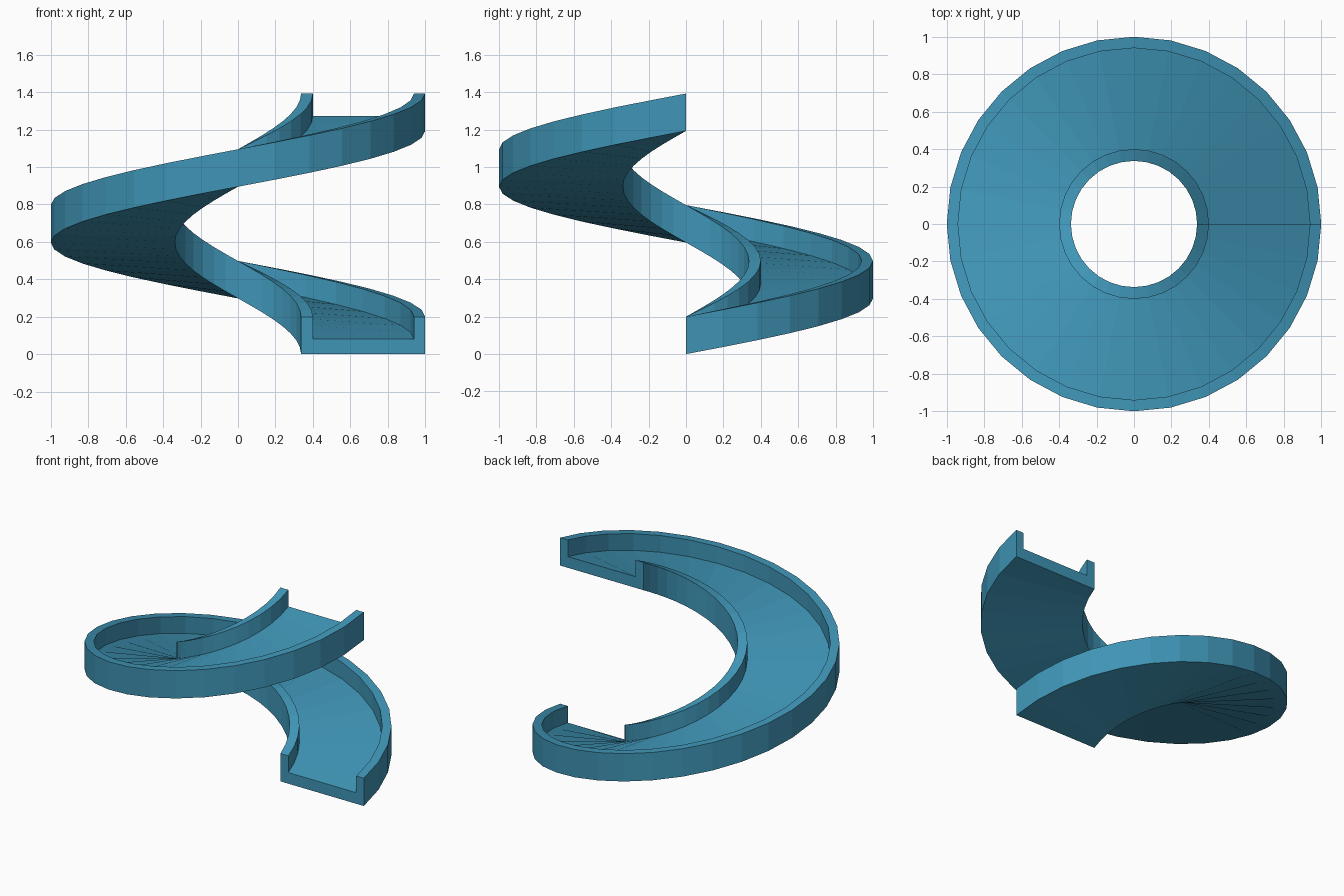
import bpy, bmesh
from math import cos, sin, tau

if "Cube" in bpy.data.objects:
    bpy.data.objects.remove(bpy.data.objects["Cube"])

STEPS = 32      # facets in one full turn
RISE = 1.193    # climb over the turn

# U-shaped channel section: (radius, height)
profile = [(0.337, 0.0), (1.0, 0.0), (1.0, 0.2), (0.94, 0.2),
           (0.94, 0.08), (0.40, 0.08), (0.40, 0.2), (0.337, 0.2)]
n = len(profile)

# Sweep the section along a one-turn helix
bm = bmesh.new()
rings = []
for i in range(STEPS + 1):
    t = i / STEPS
    a = tau * t
    rings.append([bm.verts.new((r * cos(a), r * sin(a), z + RISE * t))
                  for r, z in profile])

for lower, upper in zip(rings, rings[1:]):
    for j in range(n):
        k = (j + 1) % n
        bm.faces.new((lower[j], lower[k], upper[k], upper[j]))

# End caps: inner wall, floor and outer wall
for ring, flip in ((rings[0], False), (rings[-1], True)):
    cap = bm.faces.new(ring[::-1] if flip else ring)
bmesh.ops.recalc_face_normals(bm, faces=bm.faces[:])

mesh = bpy.data.meshes.new("spiral_slide")
bm.to_mesh(mesh)
bm.free()
slide = bpy.data.objects.new("spiral_slide", mesh)
bpy.context.collection.objects.link(slide)

# Blue paint
mat = bpy.data.materials.new("blue_paint")
mat.diffuse_color = (0.05, 0.30, 0.47, 1.0)
mat.use_nodes = True
mat.node_tree.nodes["Principled BSDF"].inputs["Base Color"].default_value = mat.diffuse_color
mesh.materials.append(mat)
